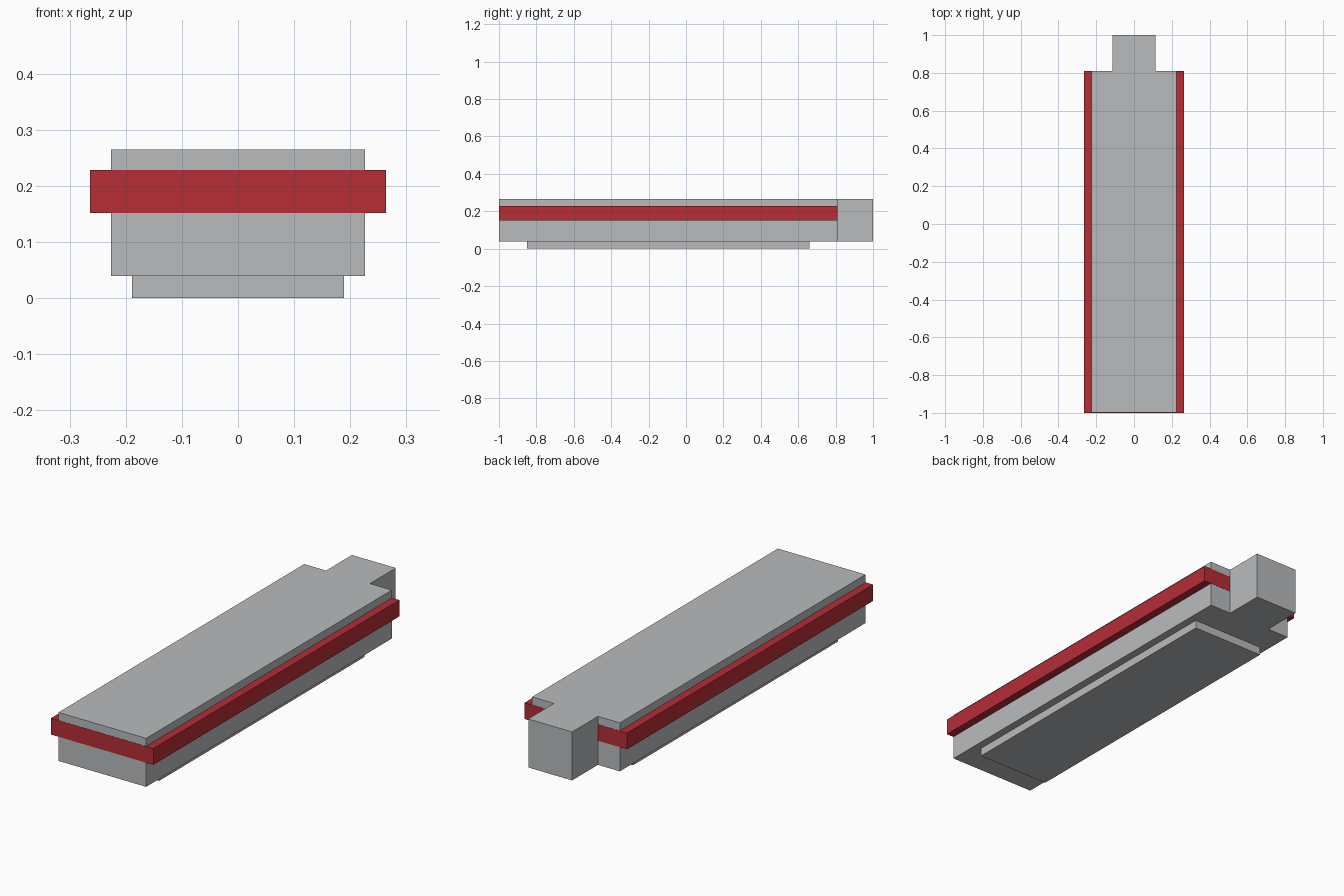
import bpy
import bmesh

cube = bpy.data.objects.get("Cube")
if cube:
    bpy.data.objects.remove(cube, do_unlink=True)


def make_material(name, rgb):
    mat = bpy.data.materials.new(name)
    mat.use_nodes = True
    color = (*rgb, 1.0)
    mat.diffuse_color = color
    mat.node_tree.nodes["Principled BSDF"].inputs["Base Color"].default_value = color
    return mat


def extrude_outline(name, half_outline, bottom, top, mat):
    """Mirror a right-hand outline across x and extrude it from bottom to top."""
    outline = half_outline + [(-x, y) for x, y in reversed(half_outline)]
    bm = bmesh.new()
    base = bm.faces.new([bm.verts.new((x, y, bottom)) for x, y in outline])
    grown = bmesh.ops.extrude_face_region(bm, geom=[base])["geom"]
    verts = [v for v in grown if isinstance(v, bmesh.types.BMVert)]
    bmesh.ops.translate(bm, verts=verts, vec=(0, 0, top - bottom))
    bmesh.ops.recalc_face_normals(bm, faces=bm.faces)
    mesh = bpy.data.meshes.new(name)
    bm.to_mesh(mesh)
    bm.free()
    mesh.materials.append(mat)
    obj = bpy.data.objects.new(name, mesh)
    bpy.context.collection.objects.link(obj)
    return obj


grey = make_material("light grey", (0.485, 0.497, 0.509))
red = make_material("red", (0.468, 0.026, 0.036))

# Main block with the narrow tab at the back
extrude_outline("body", [(0.226, -0.999), (0.226, 0.81), (0.113, 0.81), (0.113, 1.0)],
                0.039, 0.265, grey)

# Band around the block, just proud of its front and back ends
extrude_outline("band", [(0.264, -1.0), (0.264, 0.811)], 0.152, 0.228, red)

# Shallow foot plate underneath
extrude_outline("foot_plate", [(0.189, -0.85), (0.189, 0.66)], 0.0, 0.039, grey)
